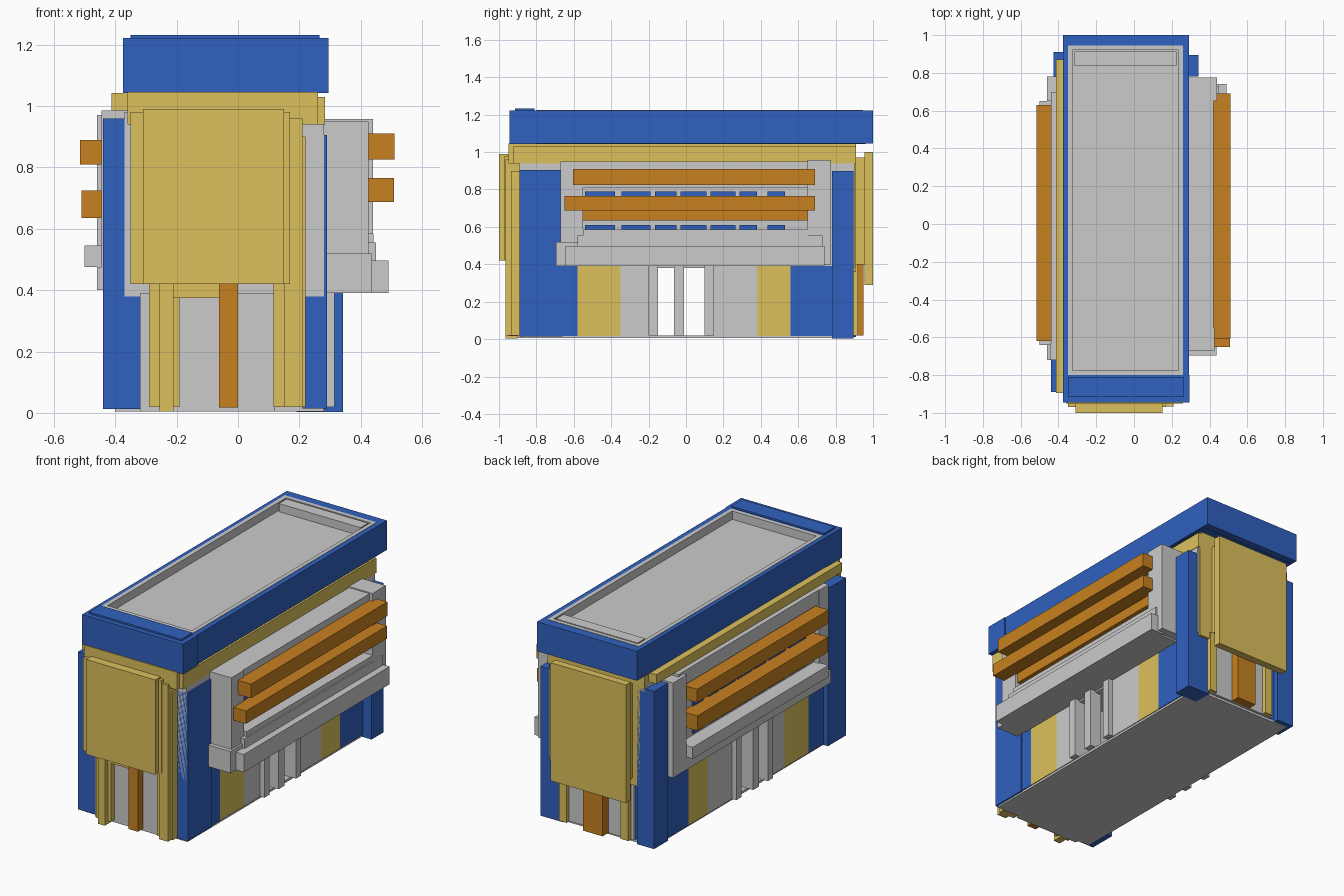
import bpy, bmesh

if "Cube" in bpy.data.objects:
    bpy.data.objects.remove(bpy.data.objects["Cube"])

COLORS = {"blue": (0.03, 0.12, 0.52, 1), "yellow": (0.72, 0.53, 0.11, 1),
          "orange": (0.58, 0.22, 0.015, 1)}
MATS = {}
for n, c in COLORS.items():
    MATS[n] = bpy.data.materials.new(n)
    MATS[n].diffuse_color = c


def finish(name, bm, color):
    bmesh.ops.recalc_face_normals(bm, faces=bm.faces)
    me = bpy.data.meshes.new(name)
    bm.to_mesh(me)
    bm.free()
    ob = bpy.data.objects.new(name, me)
    bpy.context.collection.objects.link(ob)
    if color:
        me.materials.append(MATS[color])
    return ob


def box(name, x, y, z, color=None):
    """Box from (min, max) pairs."""
    bm = bmesh.new()
    bmesh.ops.create_cube(bm, size=1)
    for v in bm.verts:
        v.co = [(a + b) / 2 + c * (b - a) for (a, b), c in zip((x, y, z), v.co)]
    return finish(name, bm, color)


def tray(name, x, y, z, margin, depth, color=None):
    """Box whose top face is inset and pushed down."""
    ob = box(name, x, y, z, color)
    bm = bmesh.new()
    bm.from_mesh(ob.data)
    top = max(bm.faces, key=lambda f: f.calc_center_median().z)
    bmesh.ops.inset_region(bm, faces=[top], thickness=margin)
    ext = bmesh.ops.extrude_face_region(bm, geom=[top])["geom"]
    bmesh.ops.translate(bm, vec=(0, 0, -depth),
                        verts=[g for g in ext if isinstance(g, bmesh.types.BMVert)])
    bmesh.ops.delete(bm, geom=[top], context="FACES")
    bmesh.ops.recalc_face_normals(bm, faces=bm.faces)
    bm.to_mesh(ob.data)
    bm.free()
    return ob


# Ground slab, upper core
box("ground_slab", (-0.40, 0.28), (-0.88, 0.88), (0.005, 0.02))
box("upper_core", (-0.37, 0.28), (-0.89, 0.90), (0.38, 0.98))

# Ground floor: two blocks either side of an open passage
for name, y, col in (("front_corner_wall", (-0.88, -0.58), "blue"),
                     ("front_side_wall", (-0.58, -0.35), "yellow"),
                     ("front_passage_wall", (-0.35, -0.15), None),
                     ("back_passage_wall", (0.10, 0.38), None),
                     ("back_side_wall", (0.38, 0.56), "yellow"),
                     ("back_corner_wall", (0.56, 0.88), "blue")):
    box(name, (-0.41, 0.285), y, (0.018, 0.39), col)
for i, y in enumerate(((-0.20, -0.15), (-0.065, -0.01), (0.10, 0.15))):
    box(f"right_column_{i}", (0.24, 0.315), y, (0.02, 0.39))
    box(f"left_column_{i}", (-0.44, -0.36), y, (0.02, 0.41))

# Corner pillars
box("pillar_front_left", (-0.44, -0.31), (-0.89, -0.72), (0.012, 0.96), "blue")
box("pillar_front_right", (0.21, 0.29), (-0.89, -0.66), (0.015, 0.905), "blue")
box("pillar_back_left", (-0.425, -0.31), (0.78, 0.91), (0.012, 0.96), "blue")
box("pillar_back_right", (0.19, 0.342), (0.78, 0.895), (0.003, 0.90), "blue")

# Front facade
box("front_panel", (-0.31, 0.15), (-1.0, -0.89), (0.42, 0.99), "yellow")
box("front_panel_backing", (-0.35, 0.17), (-0.97, -0.88), (0.42, 0.98), "yellow")
box("front_right_strip", (0.15, 0.21), (-0.965, -0.88), (0.02, 0.96), "yellow")
box("front_inner_strip", (0.115, 0.22), (-0.935, -0.87), (0.02, 0.90), "yellow")
box("front_left_strip", (-0.29, -0.19), (-0.935, -0.87), (0.02, 0.42), "yellow")
box("front_left_strip_core", (-0.255, -0.21), (-0.965, -0.90), (0.004, 0.42), "yellow")
box("front_door_wall", (-0.32, 0.12), (-0.90, -0.86), (0.005, 0.39))
box("front_door_header", (-0.21, -0.04), (-0.94, -0.88), (0.375, 0.42), "yellow")
box("front_door_post", (-0.062, 0.0), (-0.95, -0.88), (0.018, 0.42), "orange")

# Back facade
box("back_panel", (-0.30, 0.20), (0.955, 1.0), (0.29, 1.0), "yellow")
box("back_panel_backing", (-0.28, 0.18), (0.89, 0.956), (0.40, 0.97), "yellow")
box("back_upper_wall", (-0.33, 0.27), (0.87, 0.91), (0.36, 0.97), "yellow")
box("back_door_wall", (-0.28, 0.18), (0.86, 0.895), (0.02, 0.40))
box("back_door_post", (-0.11, 0.02), (0.88, 0.95), (0.02, 0.42), "orange")
box("back_left_strip", (-0.26, -0.21), (0.87, 0.92), (0.02, 0.40), "yellow")
box("back_right_strip", (0.15, 0.20), (0.87, 0.92), (0.02, 0.40), "yellow")

# Right bay: slab, ends, recessed windows, ledge, sun louvres
box("right_bay_top", (0.25, 0.42), (-0.67, 0.66), (0.81, 0.95))
box("right_bay_wall", (0.25, 0.36), (-0.62, 0.70), (0.39, 0.83))
box("right_bay_front_end", (0.25, 0.425), (-0.67, -0.55), (0.40, 0.95))
box("right_bay_back_end", (0.25, 0.44), (0.65, 0.775), (0.40, 0.957))
box("right_ledge_block", (0.29, 0.437), (-0.695, 0.72), (0.39, 0.52))
box("right_ledge", (0.40, 0.49), (-0.645, 0.74), (0.39, 0.497))
box("right_sill", (0.30, 0.45), (-0.58, 0.73), (0.49, 0.555))
box("right_sill_step", (0.30, 0.442), (-0.55, 0.65), (0.55, 0.585))
box("right_louvre_top", (0.42, 0.51), (-0.605, 0.69), (0.825, 0.91), "orange")
box("right_louvre_middle", (0.42, 0.508), (-0.65, 0.69), (0.688, 0.765), "orange")
box("right_louvre_inner", (0.35, 0.41), (-0.55, 0.65), (0.635, 0.70), "orange")

# Left bay
box("left_bay_top", (-0.44, -0.33), (-0.72, 0.70), (0.90, 0.985))
box("left_bay_wall", (-0.41, -0.33), (-0.70, 0.72), (0.41, 0.92))
box("left_bay_front_end", (-0.445, -0.33), (-0.72, -0.63), (0.41, 0.985))
box("left_bay_back_end", (-0.46, -0.33), (0.65, 0.78), (0.40, 0.97))
box("left_ledge_block", (-0.46, -0.33), (-0.72, 0.74), (0.40, 0.475))
box("left_ledge", (-0.50, -0.40), (-0.64, 0.65), (0.475, 0.545))
box("left_louvre_top", (-0.515, -0.40), (-0.62, 0.63), (0.81, 0.89), "orange")
box("left_louvre_middle", (-0.51, -0.40), (-0.62, 0.62), (0.635, 0.725), "orange")

# Window rows of both bays
spans = ((-0.54, -0.38), (-0.345, -0.19), (-0.165, -0.05), (-0.03, 0.11),
         (0.13, 0.265), (0.285, 0.38), (0.435, 0.53))
for i, y in enumerate(spans):
    for row, z in (("upper", (0.71, 0.79)), ("lower", (0.56, 0.61))):
        box(f"right_window_{row}_{i}", (0.34, 0.37), y, z, "blue")
        box(f"left_window_{row}_{i}", (-0.42, -0.39), y, z, "blue")

# Frieze below the roof
box("frieze", (-0.36, 0.26), (-0.95, 0.91), (0.94, 1.045), "yellow")
box("frieze_right_band", (0.20, 0.283), (-0.925, 0.91), (0.94, 1.03), "yellow")
box("frieze_left_band", (-0.412, -0.33), (-0.895, 0.87), (0.985, 1.042), "yellow")

# Roof: blue parapet around a sunken grey deck
box("parapet_front", (-0.375, 0.295), (-0.945, -0.80), (1.042, 1.222), "blue")
box("parapet_front_cap", (-0.35, 0.265), (-0.915, -0.81), (1.2, 1.232), "blue")
box("parapet_back", (-0.375, 0.29), (0.945, 1.0), (1.045, 1.222), "blue")
box("parapet_left", (-0.375, -0.35), (-0.80, 0.945), (1.045, 1.222), "blue")
box("parapet_right", (0.26, 0.29), (-0.80, 0.945), (1.045, 1.222), "blue")
box("roof_base", (-0.36, 0.28), (-0.85, 0.96), (1.043, 1.06), "blue")
tray("roof_deck", (-0.35, 0.26), (-0.80, 0.945), (1.06, 1.224), 0.035, 0.05)
box("roof_deck_back_rim", (-0.316, 0.226), (0.84, 0.912), (1.15, 1.223))

for m in bpy.data.materials:
    if m.users and not m.is_grease_pencil:
        m.use_nodes = True
        m.node_tree.nodes["Principled BSDF"].inputs["Base Color"].default_value = m.diffuse_color
